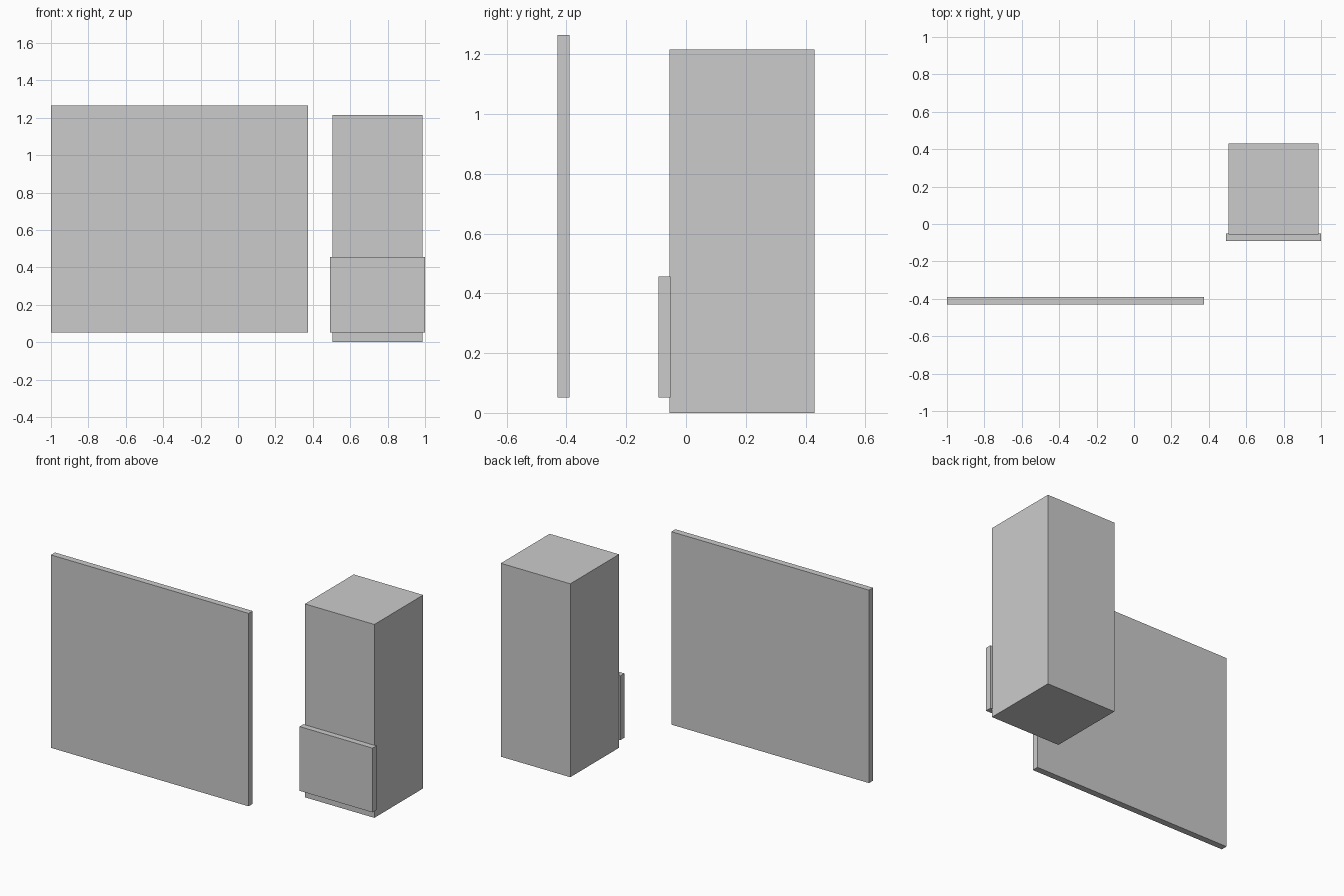
import bpy

if "Cube" in bpy.data.objects:
    bpy.data.objects.remove(bpy.data.objects["Cube"])


def box(name, x, y, z):
    """Axis-aligned box from (min, max) ranges."""
    bpy.ops.mesh.primitive_cube_add(size=1, location=[sum(r) / 2 for r in (x, y, z)])
    ob = bpy.context.object
    ob.name = name
    ob.scale = [r[1] - r[0] for r in (x, y, z)]
    bpy.ops.object.transform_apply(location=False, rotation=False, scale=True)
    return ob


# Tall square cabinet standing on the ground
box("cabinet_body", (0.504, 0.987), (-0.055, 0.43), (0.0, 1.216))

# Slightly wider door on the lower front of the cabinet
box("cabinet_door", (0.493, 1.0), (-0.092, -0.052), (0.052, 0.456))

# Large free-standing panel
box("large_panel", (-1.0, 0.375), (-0.43, -0.39), (0.052, 1.265))
